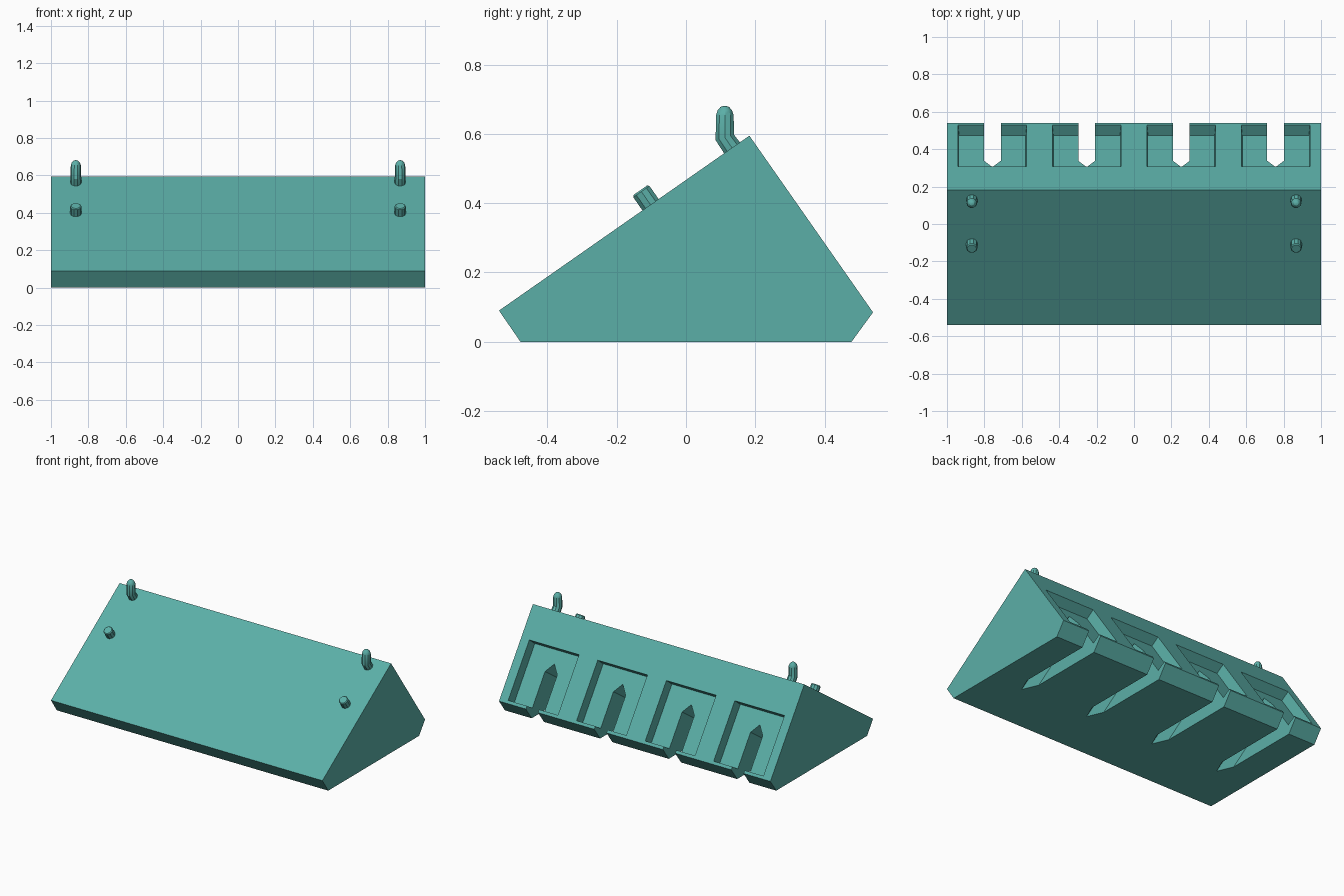
import bpy, bmesh, math
from mathutils import Vector

if "Cube" in bpy.data.objects:
    bpy.data.objects.remove(bpy.data.objects["Cube"])

APEX = Vector((0, 0.183, 0.595))
DOWN = Vector((0, 0.571, -0.821)).normalized()   # down the back face
OUT = Vector((0, 0.821, 0.571)).normalized()     # out of the back face
UP = -DOWN                                       # out of the front slope

teal = bpy.data.materials.new("teal")
teal.diffuse_color = (0.105, 0.43, 0.39, 1)
teal.use_nodes = True
teal.node_tree.nodes["Principled BSDF"].inputs["Base Color"].default_value = teal.diffuse_color


def loft(bm, rings):
    """Skin a list of equal-length point rings and cap both ends."""
    vs = [[bm.verts.new(p) for p in r] for r in rings]
    n = len(vs[0])
    for a, b in zip(vs, vs[1:]):
        for i in range(n):
            j = (i + 1) % n
            bm.faces.new((a[i], a[j], b[j], b[i]))
    bm.faces.new(vs[0][::-1])
    bm.faces.new(vs[-1])


def make(name, bm):
    bmesh.ops.recalc_face_normals(bm, faces=bm.faces)
    me = bpy.data.meshes.new(name)
    bm.to_mesh(me)
    bm.free()
    ob = bpy.data.objects.new(name, me)
    me.materials.append(teal)
    bpy.context.collection.objects.link(ob)
    return ob


def back_point(x, s, n):
    return APEX + Vector((x, 0, 0)) + DOWN * s + OUT * n


# Wedge body: side profile extruded along x
profile = [(-0.54, 0.09), (-0.478, 0), (0.478, 0), (0.54, 0.085), (0.183, 0.595)]
bm = bmesh.new()
loft(bm, [[(x, y, z) for y, z in profile] for x in (-1, 1)])
body = make("wedge_body", bm)

# Cutters: drafted pockets and pointed slots, both square to the back face
pockets, slots = bmesh.new(), bmesh.new()
for cx in (-0.757, -0.253, 0.253, 0.757):
    rings = []
    for n, grow in ((-0.065, 0), (0.065, 0.02)):
        w, top, bot = 0.178 + grow / 2, 0.22 - grow / 2, 0.6 + grow / 4
        rings.append([back_point(cx + sx * w, s, n)
                      for sx, s in ((-1, top), (1, top), (1, bot), (-1, bot))])
    loft(pockets, rings)
    shape = [(0, 0.306), (0.045, 0.365), (0.045, 1.1), (-0.045, 1.1), (-0.045, 0.365)]
    loft(slots, [[back_point(cx + x, s, n) for x, s in shape] for n in (-1.3, 0.3)])

for name, cut in (("pocket_cutter", pockets), ("slot_cutter", slots)):
    cutter = make(name, cut)
    cutter.hide_render = True
    mod = body.modifiers.new(name, 'BOOLEAN')
    mod.operation, mod.solver, mod.object = 'DIFFERENCE', 'EXACT', cutter
    bpy.context.view_layer.objects.active = body
    bpy.ops.object.modifier_apply(modifier=name)
    bpy.data.objects.remove(cutter)


def peg(name, x, path, sides=10):
    """Round rod through (y, z, radius, tilt) stations; tilt 0 is vertical."""
    rings = []
    for y, z, r, tilt in path:
        side = Vector((0, math.cos(tilt), math.sin(tilt)))
        rings.append([Vector((x, y, z)) + r * (math.cos(a) * Vector((1, 0, 0)) + math.sin(a) * side)
                      for a in (2 * math.pi * i / sides for i in range(sides))])
    bm = bmesh.new()
    loft(bm, rings)
    ob = make(name, bm)
    for o in bpy.context.selected_objects:
        o.select_set(False)
    ob.select_set(True)
    bpy.context.view_layer.objects.active = ob
    bpy.ops.object.shade_smooth_by_angle(angle=math.radians(30))


TILT = math.atan2(UP.z, -UP.y) * -1 + math.pi / 2
# Stub: short pin square to the slope.  Hook: same root, bent upright, domed tip
stub = [(-0.102 + UP.y * d, 0.395 + UP.z * d, r, TILT)
        for d, r in ((-0.02, 0.03), (0.047, 0.03), (0.052, 0.025))]
hook = [(0.144, 0.544, 0.03, TILT), (0.112, 0.59, 0.029, TILT / 2),
        (0.112, 0.653, 0.027, 0), (0.112, 0.668, 0.022, 0),
        (0.112, 0.678, 0.013, 0), (0.112, 0.681, 0.004, 0)]
for side, x in (("left", -0.867), ("right", 0.867)):
    peg(side + "_stub_peg", x, stub)
    peg(side + "_hook_peg", x, hook)
